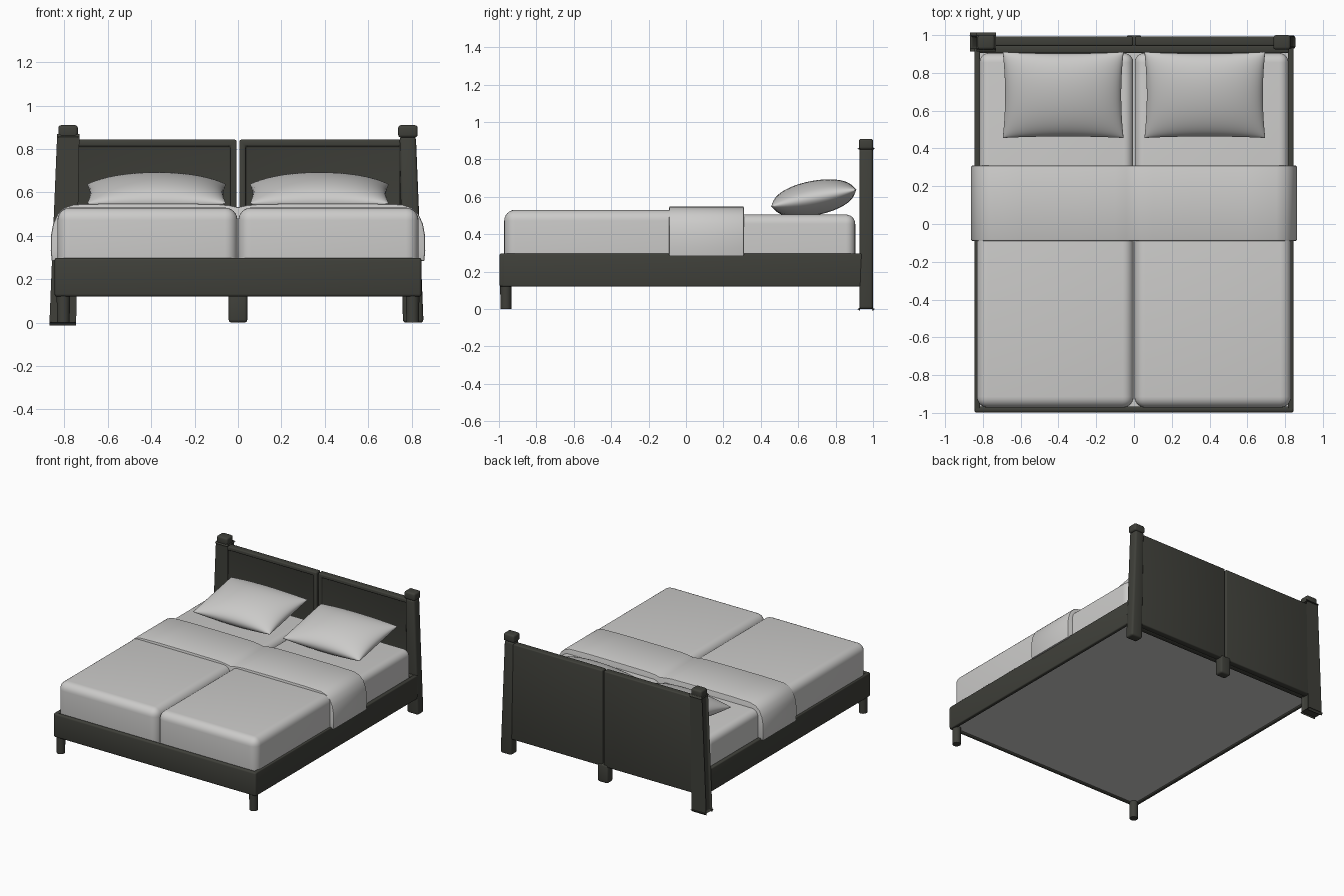
import bpy, bmesh, math
from mathutils import Matrix, Vector

if "Cube" in bpy.data.objects:
    bpy.data.objects.remove(bpy.data.objects["Cube"])


def material(name, rgb):
    m = bpy.data.materials.new(name)
    m.diffuse_color = (*rgb, 1)
    m.use_nodes = True
    m.node_tree.nodes["Principled BSDF"].inputs["Base Color"].default_value = m.diffuse_color
    return m


WOOD = material("dark_wood", (0.05, 0.051, 0.042))
LINEN = material("pale_linen", (0.60, 0.595, 0.585))


def finish(name, bm, mat, angle=40):
    bmesh.ops.recalc_face_normals(bm, faces=bm.faces)
    me = bpy.data.meshes.new(name)
    bm.to_mesh(me)
    bm.free()
    me.materials.append(mat)
    ob = bpy.data.objects.new(name, me)
    bpy.context.collection.objects.link(ob)
    bpy.ops.object.select_all(action='DESELECT')
    ob.select_set(True)
    bpy.context.view_layer.objects.active = ob
    bpy.ops.object.shade_smooth_by_angle(angle=math.radians(angle))
    return ob


def block(lo, hi):
    bm = bmesh.new()
    bmesh.ops.create_cube(bm, size=1)
    for v in bm.verts:
        v.co = Vector([lo[i] if v.co[i] < 0 else hi[i] for i in range(3)])
    return bm


def round_edges(bm, width, seg=3):
    edges = [e for e in bm.edges if e.calc_face_angle(0) > 0.5]
    bmesh.ops.bevel(bm, geom=edges, offset=width, segments=seg, profile=0.5,
                    affect='EDGES', clamp_overlap=True)


def box(name, lo, hi, mat, bevel=0.008, seg=3):
    bm = block(lo, hi)
    round_edges(bm, bevel, seg)
    return finish(name, bm, mat)


def span(s, a, b):
    return sorted((s * a, s * b))


def post(name, s):
    # tapered headboard post, leaning inwards towards the top
    bm = block((-1, 0.927, 0), (1, 0.999, 0.856))
    for v in bm.verts:
        inner, outer = (0.76, 0.855) if v.co.z < 0.4 else (0.745, 0.82)
        v.co.x = s * (inner if v.co.x < 0 else outer)
    round_edges(bm, 0.014)
    return finish(name, bm, WOOD)


def panel(name, s):
    # headboard half with a recessed front field
    x0, x1 = span(s, 0.006, 0.775)
    bm = block((x0, 0.943, 0.12), (x1, 0.993, 0.843))
    bm.normal_update()
    front = [f for f in bm.faces if f.normal.y < -0.9]
    bmesh.ops.inset_region(bm, faces=front, thickness=0.042)
    ring = bmesh.ops.extrude_face_region(bm, geom=front)
    bmesh.ops.delete(bm, geom=front, context='FACES_ONLY')
    for g in ring['geom']:
        if isinstance(g, bmesh.types.BMVert):
            g.co.y += 0.016
    bmesh.ops.recalc_face_normals(bm, faces=bm.faces)
    round_edges(bm, 0.008)
    return finish(name, bm, WOOD)


def pillow(name, s, n=28):
    bm = bmesh.new()
    for side in (1, -1):
        grid = []
        for i in range(n + 1):
            u = -math.cos(math.pi * i / n)
            row = []
            for j in range(n + 1):
                v = -math.cos(math.pi * j / n)
                t = max(0.0, (1 - u * u) * (1 - v * v))
                row.append(bm.verts.new((
                    0.32 * u * (1 - 0.04 * (1 - v * v) * abs(u)),
                    0.232 * v * (1 - 0.04 * (1 - u * u) * abs(v)),
                    side * 0.092 * t ** 0.48)))
            grid.append(row)
        for i in range(n):
            for j in range(n):
                bm.faces.new((grid[i][j], grid[i + 1][j],
                              grid[i + 1][j + 1], grid[i][j + 1]))
    bmesh.ops.remove_doubles(bm, verts=bm.verts, dist=0.0002)
    bm.transform(Matrix.Translation((s * 0.375, 0.683, 0.593))
                 @ Matrix.Rotation(math.radians(11), 4, 'X'))
    return finish(name, bm, LINEN, 60)


def foot(name, s):
    bm = bmesh.new()
    bmesh.ops.create_cone(bm, cap_ends=True, segments=20, radius1=0.029,
                          radius2=0.031, depth=0.14,
                          matrix=Matrix.Translation((s * 0.805, -0.963, 0.07)))
    return finish(name, bm, WOOD)


# paired parts
for s, tag in ((-1, "left"), (1, "right")):
    post(f"{tag}_headboard_post", s)
    x0, x1 = span(s, 0.738, 0.828)
    box(f"{tag}_post_cap", (x0, 0.924, 0.853), (x1, 1.0, 0.91), WOOD, 0.013)
    panel(f"{tag}_headboard_panel", s)
    x0, x1 = span(s, 0.815, 0.845)
    box(f"{tag}_side_rail", (x0, -0.985, 0.12), (x1, 0.94, 0.298), WOOD)
    foot(f"{tag}_front_foot", s)
    x0, x1 = span(s, 0.004, 0.818)
    box(f"{tag}_mattress", (x0, -0.94, 0.14), (x1, 0.905, 0.505), LINEN, 0.05, 6)
    x0, x1 = span(s, 0.002, 0.832)
    box(f"{tag}_blanket", (x0, -0.972, 0.2), (x1, 0.05, 0.53), LINEN, 0.058, 6)
    pillow(f"{tag}_pillow", s)

# bed frame
box("front_rail", (-0.845, -0.998, 0.12), (0.845, -0.965, 0.298), WOOD, 0.012)
box("back_rail", (-0.82, 0.905, 0.12), (0.82, 0.945, 0.298), WOOD)
box("centre_headboard_leg", (-0.043, 0.93, 0), (0.043, 0.998, 0.14), WOOD, 0.014)
box("bed_base", (-0.82, -0.97, 0.128), (0.82, 0.91, 0.22), LINEN, 0.003, 1)

# folded throw draped across both halves
half = [(0.858, 0.283), (0.863, 0.33), (0.862, 0.40), (0.852, 0.455),
        (0.832, 0.50), (0.80, 0.53), (0.755, 0.545), (0.60, 0.549),
        (0.30, 0.549), (0.10, 0.547), (0.04, 0.541)]
outline = half + [(0, 0.532)] + [(-x, z) for x, z in reversed(half)]
bm = bmesh.new()
face = bm.faces.new([bm.verts.new((x, -0.09, z)) for x, z in outline])
ext = bmesh.ops.extrude_face_region(bm, geom=[face])
for g in ext['geom']:
    if isinstance(g, bmesh.types.BMVert):
        g.co.y = 0.31
bmesh.ops.recalc_face_normals(bm, faces=bm.faces)
rims = [e for e in bm.edges if e.calc_face_angle(0) > 1.2
        and abs(e.verts[0].co.y - e.verts[1].co.y) < 0.01]
bmesh.ops.bevel(bm, geom=rims, offset=0.008, segments=2, profile=0.5, affect='EDGES')
finish("throw_blanket", bm, LINEN)
